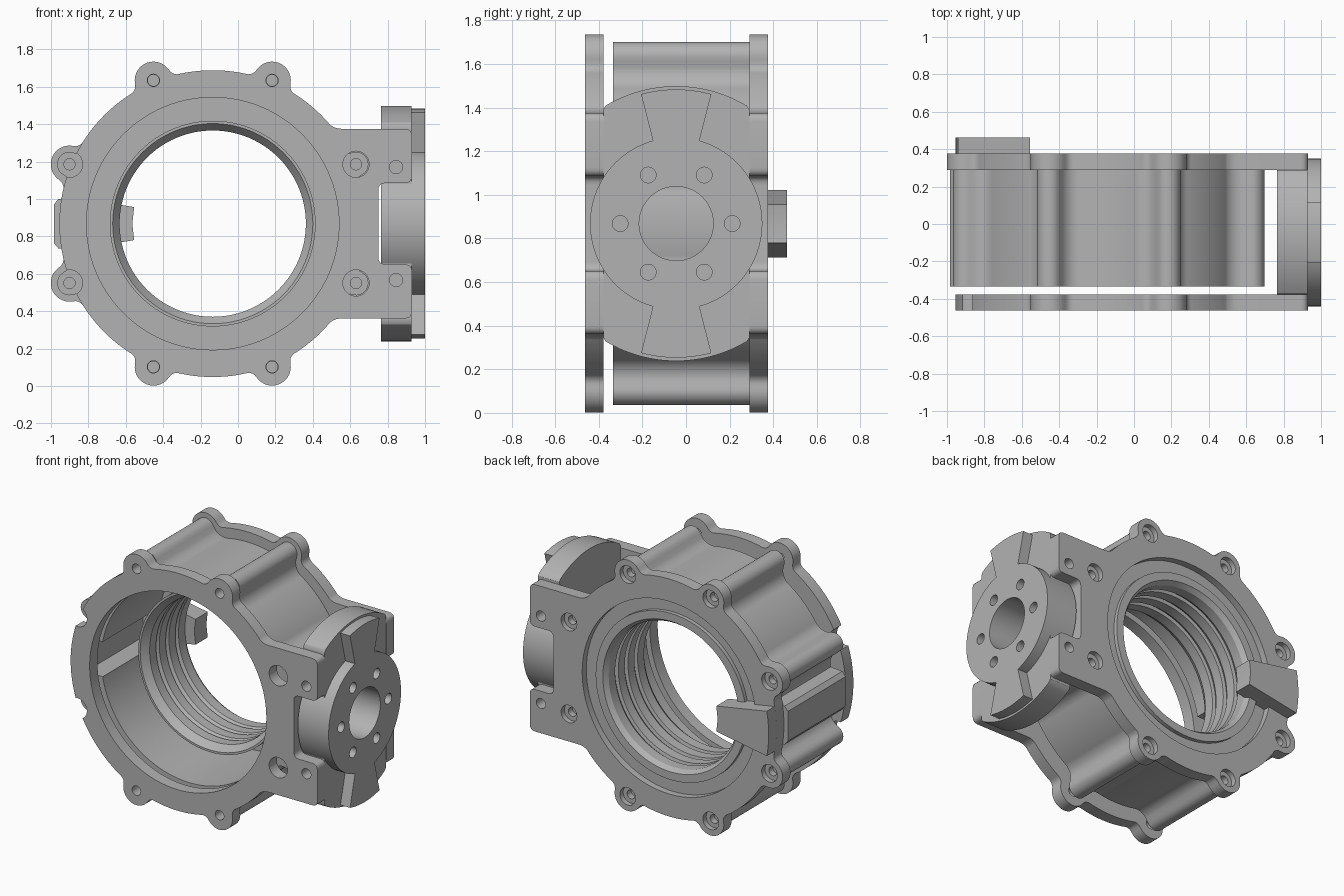
import bpy, bmesh, math
from mathutils import Vector

cube = bpy.data.objects.get("Cube")
if cube:
    bpy.data.objects.remove(cube, do_unlink=True)

GREY = (0.45, 0.45, 0.45, 1)
grey = bpy.data.materials.new("machined_grey")
grey.use_nodes = True
grey.diffuse_color = GREY
grey.node_tree.nodes["Principled BSDF"].inputs["Base Color"].default_value = GREY

CX, CZ = -0.135, 0.868           # ring axis
PY = -0.045                      # turntable axis
BOLT_R = 0.829
BOLTS = [math.radians(22.5 + 45 * i) for i in range(8)]


def finish(name, bm):
    bmesh.ops.recalc_face_normals(bm, faces=bm.faces)
    mesh = bpy.data.meshes.new(name)
    bm.to_mesh(mesh)
    bm.free()
    mesh.materials.append(grey)
    obj = bpy.data.objects.new(name, mesh)
    bpy.context.collection.objects.link(obj)
    return obj


def prism(name, loop, start, end, axis="y"):
    """Extrude a closed 2D loop along y (loop in x, z) or x (loop in y, z)."""
    def place(p, t):
        return (p[0], t, p[1]) if axis == "y" else (t, p[0], p[1])
    bm = bmesh.new()
    face = bm.faces.new([bm.verts.new(place(p, start)) for p in loop])
    new = bmesh.ops.extrude_face_region(bm, geom=[face])["geom"]
    shift = Vector(place((0, 0), end - start))
    bmesh.ops.translate(bm, vec=shift, verts=[v for v in new if isinstance(v, bmesh.types.BMVert)])
    return finish(name, bm)


def lathe(name, profile, steps=96):
    """Revolve a closed (radius, y) profile about the ring axis."""
    bm = bmesh.new()
    rings = []
    for i in range(steps):
        a = math.tau * i / steps
        rings.append([bm.verts.new((CX + r * math.cos(a), y, CZ + r * math.sin(a))) for r, y in profile])
    n = len(profile)
    for i in range(steps):
        a, b = rings[i], rings[(i + 1) % steps]
        for j in range(n):
            k = (j + 1) % n
            bm.faces.new((a[j], a[k], b[k], b[j]))
    return finish(name, bm)


def circle(u, v, r, n=32):
    return [(u + r * math.cos(math.tau * i / n), v + r * math.sin(math.tau * i / n)) for i in range(n)]


def combine(obj, tool, operation="DIFFERENCE"):
    """Apply a boolean and discard the tool."""
    mod = obj.modifiers.new("cut", "BOOLEAN")
    mod.operation, mod.object, mod.solver = operation, tool, "EXACT"
    graph = bpy.context.evaluated_depsgraph_get()
    mesh = bpy.data.meshes.new_from_object(obj.evaluated_get(graph))
    obj.modifiers.clear()
    obj.data = mesh
    bpy.data.objects.remove(tool, do_unlink=True)


def drill(obj, u, v, r, start, end, axis="y", n=32):
    combine(obj, prism("cutter", circle(u, v, r, n), start, end, axis))


def lobed(base, lobe, angles, fillet, n=720):
    """Circle of radius base with round lobes on the bolt circle and tangent fillets."""
    reach = base + fillet
    phi = math.acos((BOLT_R ** 2 + reach ** 2 - (lobe + fillet) ** 2) / (2 * BOLT_R * reach))
    centre, middle = Vector((BOLT_R, 0)), Vector((reach * math.cos(phi), reach * math.sin(phi)))
    touch = centre + (middle - centre) * lobe / (lobe + fillet)
    contact = math.atan2(touch.y, touch.x)
    loop = []
    for i in range(n):
        a = math.tau * i / n
        r = base
        for b in angles:
            d = abs((a - b + math.pi) % math.tau - math.pi)
            if d <= contact:
                r = BOLT_R * math.cos(d) + math.sqrt(max(0, lobe ** 2 - (BOLT_R * math.sin(d)) ** 2))
            elif d < phi:
                e = phi - d
                r = reach * math.cos(e) - math.sqrt(max(0, fillet ** 2 - (reach * math.sin(e)) ** 2))
        loop.append((CX + r * math.cos(a), CZ + r * math.sin(a)))
    return loop


def rounded(points, radius, steps=5):
    """Round every corner of a polygon."""
    out = []
    pts = [Vector(p) for p in points]
    for i, p in enumerate(pts):
        before, after = pts[i - 1] - p, pts[(i + 1) % len(pts)] - p
        a, b = p + before.normalized() * radius, p + after.normalized() * radius
        for s in range(steps + 1):
            t = s / steps
            out.append(tuple(a * (1 - t) ** 2 + p * 2 * t * (1 - t) + b * t * t))
    return out


def bolt_at(a):
    return CX + BOLT_R * math.cos(a), CZ + BOLT_R * math.sin(a)


# Forked arm outline, upper half mirrored to the lower half
upper = [(0.3, 1.3), (0.40, 1.48), (0.515, 1.375), (0.93, 1.375), (0.93, 1.085), (0.75, 1.085)]
fork = rounded(upper + [(x, 2 * CZ - z) for x, z in reversed(upper)], 0.04)


def flange(name, ears, start, end, bore):
    obj = prism(name, lobed(0.82, 0.1, ears, 0.05), start, end)
    combine(obj, prism("arm", fork, start, end), "UNION")
    drill(obj, CX, CZ, bore, start - 1, end + 1, n=96)
    for side in (-1, 1):
        drill(obj, 0.845, CZ + side * 0.302, 0.035, start - 1, end + 1)
    return obj


# Front flange: four ears, clearance holes on the arm, notches on the far side
front = flange("front_flange", [BOLTS[i] for i in (1, 2, 5, 6)], -0.462, -0.378, 0.675)
for i, a in enumerate(BOLTS):
    drill(front, *bolt_at(a), 0.07 if i in (0, 3, 4, 7) else 0.033, -1, 1)

# Back flange: six ears, counterbored bolts, stepped recess
back = flange("back_flange", BOLTS[1:7], 0.29, 0.376, 0.53)
drill(back, CX, CZ, 0.665, 0.33, 1, n=96)
for a in BOLTS:
    drill(back, *bolt_at(a), 0.06, 0.34, 1)
    drill(back, *bolt_at(a), 0.03, -1, 1)

# Ribbed housing with a hollow flat boss on the side
body = prism("housing", lobed(0.75, 0.066, BOLTS, 0.1), -0.335, 0.295)
boss = [(-0.75, 0.72), (-0.96, 0.735), (-0.985, 0.765), (-0.985, 0.97), (-0.96, 1.0), (-0.75, 1.016)]
combine(body, prism("boss", boss, -0.335, 0.295), "UNION")
drill(body, CX, CZ, 0.675, -1, 1, n=96)
pocket = [(-0.93, CZ - 0.12), (-0.93, CZ + 0.12), (-0.7, CZ + 0.12), (-0.7, CZ - 0.12)]
combine(body, prism("pocket", pocket, -1, 1))
for a in BOLTS:
    drill(body, *bolt_at(a), 0.03, -1, -0.1)

# Inner sleeve with shallow sawtooth grooves
bore = []
for i in range(4):
    y = -0.09 + 0.105 * i
    bore += [(0.52, y), (0.498, y + 0.03), (0.498, y + 0.10)]
sleeve = lathe("grooved_sleeve", [(0.55, -0.11), (0.535, -0.11)] + bore
               + [(0.52, 0.357), (0.575, 0.357), (0.575, 0.31), (0.55, 0.31)])

# Wedge-shaped key on the back
outer = [(CX + 0.82 * math.cos(a), CZ + 0.82 * math.sin(a))
         for a in (math.pi + 0.19 * (i / 4 - 1) for i in range(9))]
key = prism("back_key", [(-0.555, 0.78), (-0.565, CZ), (-0.555, 0.956)] + outer, 0.33, 0.462)

# Turntable: round hub, wide disc trimmed between the flanges, two wings
hub = prism("turntable_hub", circle(PY, CZ, 0.395, 96), 0.765, 1.0, "x")
disc = prism("turntable_disc", [(min(max(y, -0.378), 0.29), z) for y, z in circle(PY, CZ, 0.63, 128)],
             0.765, 0.927, "x")
turntable = [hub, disc]
for side, label in ((1, "upper"), (-1, "lower")):
    arc = [(PY + 0.615 * math.sin(a), CZ + side * 0.615 * math.cos(a))
           for a in (0.265 * (i / 5 - 1) for i in range(11))]
    loop = arc + [(PY + 0.104, CZ + side * 0.37), (PY - 0.104, CZ + side * 0.37)]
    turntable.append(prism(label + "_wing", loop, 0.91, 1.0, "x"))
for part in (hub, disc):
    drill(part, PY, CZ, 0.17, 0, 2, "x", 48)
    for i in range(6):
        a = math.tau * i / 6
        drill(part, PY + 0.257 * math.cos(a), CZ + 0.257 * math.sin(a), 0.036, 0.86, 2, "x")

# Smooth shading with crisp edges
for obj in [front, back, body, sleeve, key] + turntable:
    bpy.ops.object.select_all(action="DESELECT")
    obj.select_set(True)
    bpy.context.view_layer.objects.active = obj
    bpy.ops.object.shade_smooth_by_angle(angle=math.radians(30))
